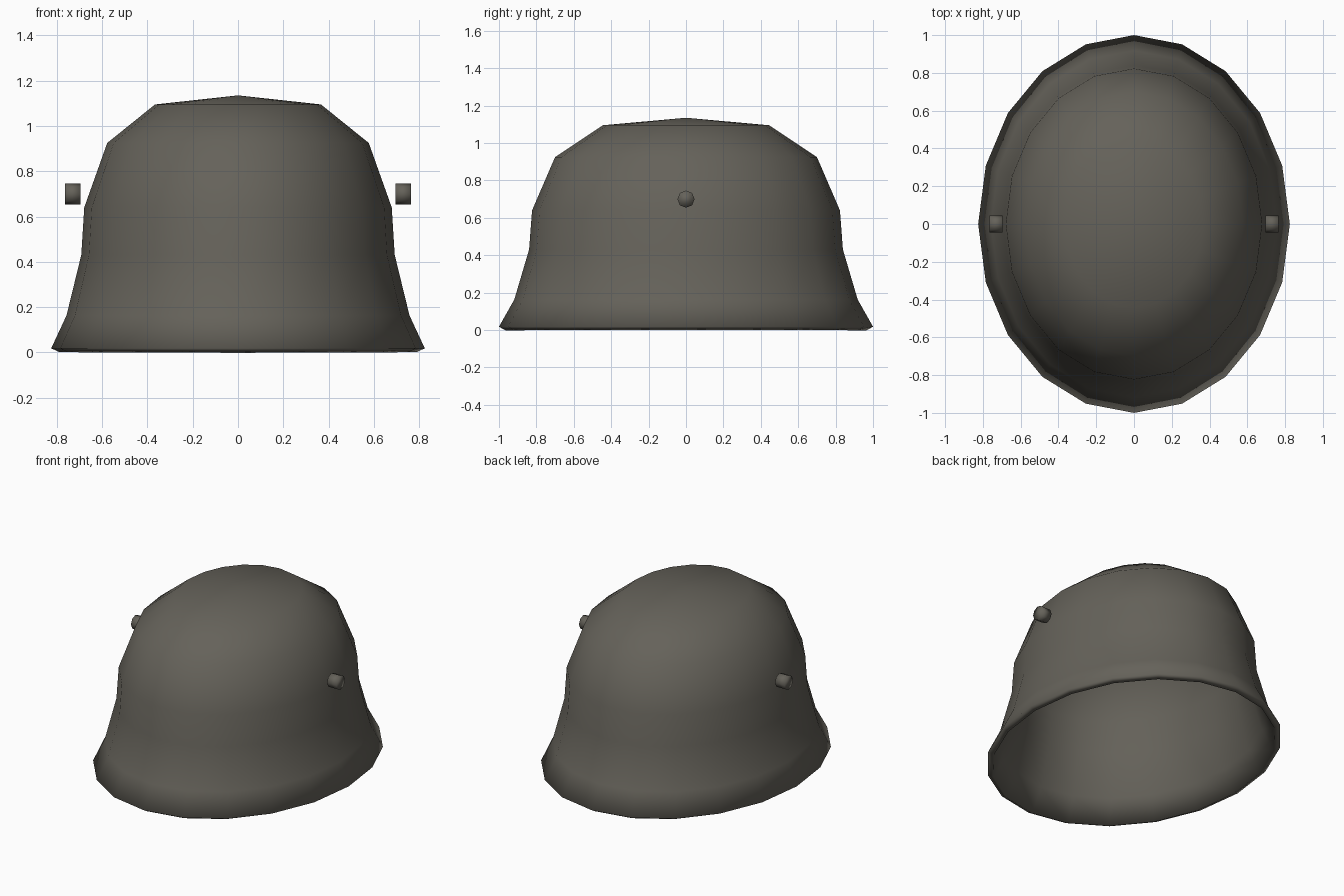
import bpy, bmesh, math
from mathutils import Matrix

if "Cube" in bpy.data.objects:
    bpy.data.objects.remove(bpy.data.objects["Cube"])

SIDES = 20
RATIO = 0.825
# outer profile: (half length along y, height)
PROFILE = [(1.0, 0.018), (0.918, 0.163), (0.839, 0.43),
           (0.823, 0.64), (0.70, 0.925), (0.444, 1.095)]
TOP = 1.135

mat = bpy.data.materials.new("olive_grey")
mat.diffuse_color = (0.13, 0.122, 0.102, 1)
mat.use_nodes = True
mat.node_tree.nodes["Principled BSDF"].inputs["Base Color"].default_value = mat.diffuse_color


def finish(bm, name):
    bmesh.ops.recalc_face_normals(bm, faces=bm.faces)
    me = bpy.data.meshes.new(name)
    bm.to_mesh(me)
    bm.free()
    ob = bpy.data.objects.new(name, me)
    bpy.context.collection.objects.link(ob)
    me.materials.append(mat)
    return ob


# shell: lathed oval rings closed with a fan at the crown
bm = bmesh.new()
rings = []
for r, z in PROFILE:
    rings.append([bm.verts.new((r * RATIO * math.cos(2 * math.pi * i / SIDES),
                                r * math.sin(2 * math.pi * i / SIDES), z))
                  for i in range(SIDES)])
crown = bm.verts.new((0, 0, TOP))
for i in range(SIDES):
    j = (i + 1) % SIDES
    for a, b in zip(rings, rings[1:]):
        bm.faces.new((a[i], a[j], b[j], b[i]))
    bm.faces.new((rings[-1][i], rings[-1][j], crown))
# make the open shell's normals point outward
bmesh.ops.recalc_face_normals(bm, faces=bm.faces)
bm.faces.ensure_lookup_table()
bm.normal_update()
if sum(f.normal.dot(f.calc_center_median()) for f in bm.faces) < 0:
    bmesh.ops.reverse_faces(bm, faces=bm.faces)
shell = finish(bm, "helmet_shell")
for p in shell.data.polygons:
    p.use_smooth = True

# wall thickness, grown inward
sol = shell.modifiers.new("thickness", "SOLIDIFY")
sol.thickness = 0.04
sol.offset = -1

# side studs
for side, label in ((1, "right"), (-1, "left")):
    bm = bmesh.new()
    m = Matrix.Translation((side * 0.73, 0, 0.70)) @ Matrix.Rotation(math.pi / 2, 4, 'Y')
    bmesh.ops.create_cone(bm, cap_ends=True, segments=8, radius1=0.046,
                          radius2=0.046, depth=0.07, matrix=m)
    stud = finish(bm, "side_stud_" + label)
    for p in stud.data.polygons:
        p.use_smooth = True
